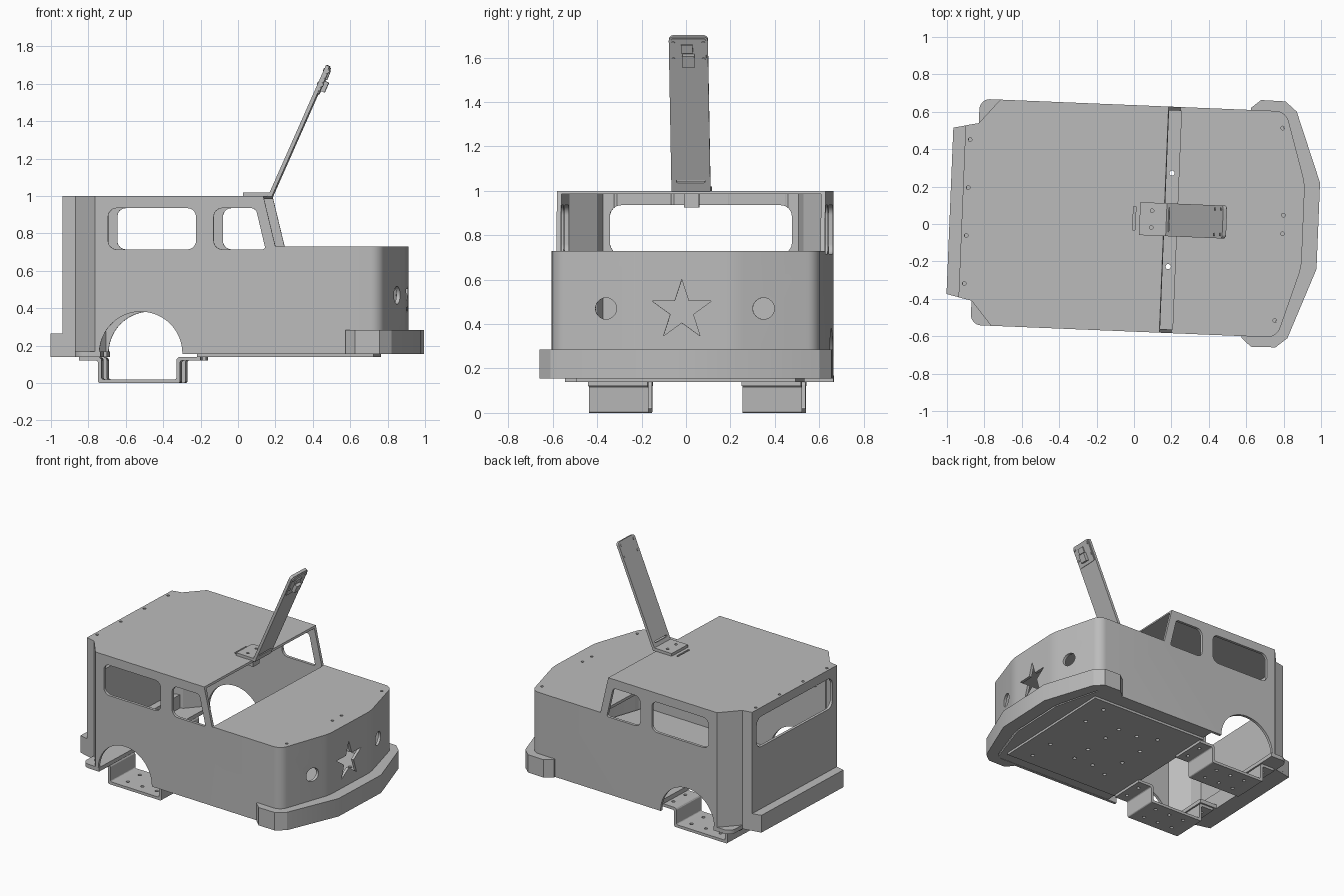
import bpy, bmesh, math
from mathutils import Matrix, Vector

if "Cube" in bpy.data.objects:
    bpy.data.objects.remove(bpy.data.objects["Cube"], do_unlink=True)

# One plain grey for the whole model
grey = bpy.data.materials.new("plain grey")
grey.use_nodes = True
grey.diffuse_color = (0.5, 0.5, 0.5, 1)
grey.node_tree.nodes["Principled BSDF"].inputs["Base Color"].default_value = (0.5, 0.5, 0.5, 1)

# The vehicle points along +x, turned slightly about z
PLACE = Matrix.Translation((0, 0.03, 0)) @ Matrix.Rotation(math.radians(-2.35), 4, "Z")
AXES = {
    "x": lambda p, h: (h, p[0], p[1]),
    "y": lambda p, h: (p[0], h, p[1]),
    "z": lambda p, h: (p[0], p[1], h),
}


def prism(name, pts, axis, a, b, frame=None):
    """Extrude a closed 2D profile along an axis from a to b."""
    bm = bmesh.new()
    low = [bm.verts.new(AXES[axis](p, a)) for p in pts]
    high = [bm.verts.new(AXES[axis](p, b)) for p in pts]
    bm.faces.new(low)
    bm.faces.new(high[::-1])
    for i in range(len(pts)):
        j = (i + 1) % len(pts)
        bm.faces.new((low[i], high[i], high[j], low[j]))
    bmesh.ops.recalc_face_normals(bm, faces=bm.faces)
    bm.transform(PLACE @ frame if frame else PLACE)
    mesh = bpy.data.meshes.new(name)
    bm.to_mesh(mesh)
    bm.free()
    mesh.materials.append(grey)
    ob = bpy.data.objects.new(name, mesh)
    bpy.context.collection.objects.link(ob)
    return ob


def rect(x0, x1, y0, y1):
    return [(x0, y0), (x1, y0), (x1, y1), (x0, y1)]


def circle(x, y, r, n=24):
    return [(x + r * math.cos(math.tau * i / n), y + r * math.sin(math.tau * i / n)) for i in range(n)]


def rounded(pts, radii, steps=6):
    """Round each corner of a polygon by its radius."""
    if not isinstance(radii, list):
        radii = [radii] * len(pts)
    out = []
    for i, r in enumerate(radii):
        p = Vector(pts[i])
        a = (Vector(pts[i - 1]) - p).normalized()
        b = (Vector(pts[(i + 1) % len(pts)]) - p).normalized()
        if r == 0:
            out.append(p)
            continue
        t = r / math.tan(a.angle(b) / 2)
        s, e = p + a * t, p + b * t
        c = p + (a + b).normalized() * math.hypot(r, t)
        for k in range(steps + 1):
            d = (s - c).lerp(e - c, k / steps).normalized()
            out.append(c + d * r)
    return out


def both_sides(half):
    return half + [(x, -y) for x, y in reversed(half)]


def cut(ob, cutter):
    cutter.hide_render = True
    mod = ob.modifiers.new("cut", "BOOLEAN")
    mod.operation, mod.solver, mod.object = "DIFFERENCE", "EXACT", cutter
    bpy.context.view_layer.objects.active = ob
    bpy.ops.object.modifier_apply(modifier=mod.name)
    bpy.data.objects.remove(cutter, do_unlink=True)


def outline(d=0.0):
    """Plan of the body, shrunk by wall thickness d."""
    half = [(0.905 - d, 0.225), (0.789 - 0.75 * d, 0.605 - d), (-0.74 + 0.5 * d, 0.605 - d),
            (-0.85 + d, 0.475 - 0.5 * d), (-0.92 + d, 0.46 - d)]
    r = [0.3, 0.073 - d / 2, 0, 0, 0]
    return rounded(both_sides(half), r + r[::-1])


WALL = 0.02

# Hollow body shell with hood, cab and open windscreen
body = prism("body", outline(), "z", 0.155, 1.0)
cut(body, prism("cutter", [(0.225, 0.73), (1.2, 0.73), (1.2, 1.2), (0.112, 1.2)], "y", -1, 1))
cut(body, prism("cutter", outline(WALL), "z", 0.1, 0.71))
cab = [(max(-2, min(x, 0.23)), y) for x, y in both_sides(
    [(0.23, 0.585), (-0.73, 0.585), (-0.83, 0.465), (-0.90, 0.44)])]
cut(body, prism("cutter", cab, "z", 0.69, 0.985))

# Side windows, rear window and wheel arches
cut(body, prism("cutter", rounded(rect(-0.67, -0.2, 0.715, 0.935), 0.045), "y", -1, 1))
door_window = [(-0.105, 0.715), (0.172, 0.715), (0.12, 0.935), (-0.105, 0.935)]
cut(body, prism("cutter", rounded(door_window, [0.045, 0.012, 0.03, 0.045]), "y", -1, 1))
cut(body, prism("cutter", rounded(rect(-0.41, 0.41, 0.715, 0.935), 0.05), "x", -1.2, -0.8))
cut(body, prism("cutter", circle(-0.495, 0.16, 0.222, 48), "y", -1, 1))

# Headlight holes and star opening in the nose
for side in (-1, 1):
    cut(body, prism("cutter", circle(side * 0.355, 0.47, 0.048), "x", 0.6, 1.1))
star = []
for i in range(10):
    r, a = (0.14, 0.0535)[i % 2], math.pi / 2 + i * math.pi / 5
    star.append((-0.012 + r * math.cos(a), 0.46 + r * math.sin(a)))
cut(body, prism("cutter", star, "x", 0.7, 1.1))

# Screw holes in the roof and hood
for side in (-1, 1):
    for x, y in ((-0.893, 0.385), (-0.893, 0.128), (0.775, 0.515), (0.797, 0.05)):
        cut(body, prism("cutter", circle(x, side * y, 0.01, 12), "z", 0.6 if x > 0 else 0.9, 1.1))
cut(body, prism("cutter", rounded(rect(-0.005, 0.008, -0.065, 0.065), 0.005, 3), "z", 0.9, 1.1))

# Front bumper wrapped around the nose
bumper_edge = [(0.60, 0.595), (0.60, 0.615), (0.653, 0.66), (0.784, 0.658), (0.846, 0.606), (0.986, 0.231)]
nose_edge = [(0.89, 0.22), (0.77, 0.595)]
front = bumper_edge + [(x, -y) for x, y in bumper_edge[::-1]]
front += [(x, -y) for x, y in nose_edge[::-1]] + nose_edge
prism("front_bumper", front, "z", 0.155, 0.285)

# Rear bumper
prism("rear_bumper", both_sides([(-0.85, 0.475), (-0.985, 0.445)]), "z", 0.14, 0.265)

# Floor with screw holes, and a shallow plate beneath it
floor = prism("floor", both_sides([(0.87, 0.22), (0.76, 0.59), (-0.2, 0.59)]), "z", 0.157, 0.172)
pan = prism("floor_pan", rect(-0.2, 0.745, -0.495, 0.495), "z", 0.14, 0.16)
holes = [(0.193, 0.25), (0.35, 0.1), (0.35, 0.25), (0.05, 0.1), (0.05, 0.3), (0.6, 0.2), (0.6, 0.4)]
for side in (-1, 1):
    for x, y in holes:
        for part in (floor, pan):
            cut(part, prism("cutter", circle(x, side * y, 0.014, 12), "z", 0.1, 0.3))

# Wheel brackets and rear corner plates on each side
channel = [(-0.83, 0.12), (-0.73, 0.12), (-0.73, 0.0), (-0.29, 0.0), (-0.29, 0.12), (-0.18, 0.12),
           (-0.18, 0.14), (-0.31, 0.14), (-0.31, 0.02), (-0.71, 0.02), (-0.71, 0.14), (-0.83, 0.14)]
bends = [0, 0.01, 0.01, 0.01, 0.01, 0, 0, 0.02, 0.01, 0.01, 0.02, 0]
for side, label in ((1, "left"), (-1, "right")):
    y0, y1 = sorted((side * 0.212, side * 0.48))
    bracket = prism(label + "_wheel_bracket", rounded(channel, bends, 4), "y", y0, y1)
    for x in (-0.78, -0.62, -0.5, -0.38, -0.23):
        for y in (0.28, 0.41):
            cut(bracket, prism("cutter", circle(x, side * y, 0.012, 12), "z", -0.1, 0.3))
    corner = rounded([(-0.85, side * 0.605), (-0.85, side * 0.2), (-0.71, side * 0.2), (-0.71, side * 0.605)],
                     [0.055, 0, 0, 0])
    prism(label + "_corner_plate", corner, "z", 0.139, 0.168)

# Bracket tab under the front of the roof
prism("roof_tab", rect(0.09, 0.13, -0.034, 0.034), "z", 0.925, 0.99)

# Mast base plate on the roof
base = prism("mast_base", rect(0.03, 0.185, -0.088, 0.088), "z", 0.998, 1.02)
for side in (-1, 1):
    cut(base, prism("cutter", circle(0.095, side * 0.045, 0.01, 12), "z", 0.99, 1.1))

# Leaning mast: its own z runs along the length, x through the thickness
LEAN = Matrix.Translation((0.175, 0, 1.0)) @ Matrix.Rotation(math.radians(23.9), 4, "Y")
mast = prism("mast", rounded(rect(-0.088, 0.088, 0, 0.762), [0, 0, 0.02, 0.02]), "x", -0.01, 0.01, LEAN)
cut(mast, prism("cutter", rounded(rect(-0.065, 0.065, 0.044, 0.056), 0.005, 3), "x", -0.1, 0.1, LEAN))

# Circuit board, its parts and its screws at the mast tip
prism("board", rounded(rect(-0.08, 0.08, 0.6, 0.755), 0.012, 3), "x", 0.009, 0.016, LEAN)
prism("board_socket", rect(-0.027, 0.027, 0.622, 0.68), "x", 0.014, 0.04, LEAN)
prism("board_connector", rect(-0.033, 0.02, 0.688, 0.727), "x", 0.014, 0.024, LEAN)
for i, (y, z) in enumerate(((-0.068, 0.655), (0.068, 0.655), (-0.068, 0.735), (0.068, 0.735))):
    prism("board_screw_%d" % i, circle(y, z, 0.008, 12), "x", -0.014, 0.021, LEAN)

# Smooth the rounded parts, keep edges sharp
bpy.ops.object.select_all(action="DESELECT")
for ob in bpy.context.collection.objects:
    if ob.type == "MESH" and grey.name in ob.data.materials:
        ob.select_set(True)
        bpy.context.view_layer.objects.active = ob
bpy.ops.object.shade_smooth_by_angle(angle=math.radians(22))
